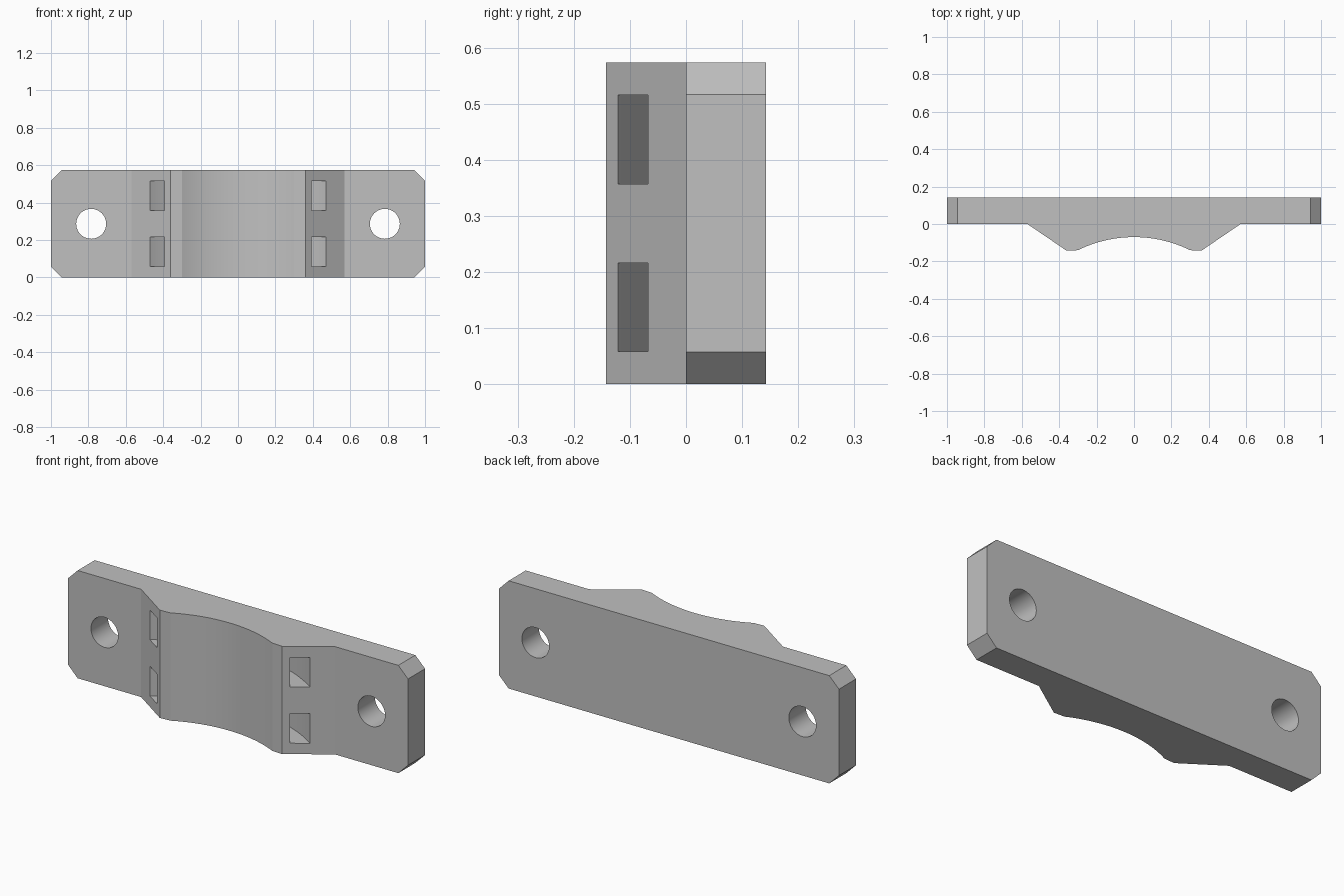
import bpy, bmesh, math
from mathutils import Matrix

if "Cube" in bpy.data.objects:
    bpy.data.objects.remove(bpy.data.objects["Cube"])

HEIGHT = 0.573
BACK = 0.143
CENTRE_Y = -0.748      # axis of the curved saddle
SADDLE_R = 0.678

grey = bpy.data.materials.new("plain grey")
grey.use_nodes = True
colour = (0.53, 0.53, 0.53, 1)
grey.diffuse_color = colour
grey.node_tree.nodes["Principled BSDF"].inputs["Base Color"].default_value = colour


def finish(name, bm):
    bmesh.ops.recalc_face_normals(bm, faces=bm.faces)
    mesh = bpy.data.meshes.new(name)
    bm.to_mesh(mesh)
    bm.free()
    mesh.materials.append(grey)
    obj = bpy.data.objects.new(name, mesh)
    bpy.context.collection.objects.link(obj)
    return obj


def prism(name, outline, z0, z1):
    bm = bmesh.new()
    face = bm.faces.new([bm.verts.new((x, y, z0)) for x, y in outline])
    top = bmesh.ops.extrude_face_region(bm, geom=[face])["geom"]
    bmesh.ops.translate(bm, vec=(0, 0, z1 - z0),
                        verts=[v for v in top if isinstance(v, bmesh.types.BMVert)])
    return finish(name, bm)


def arc(radius, half_angle, steps):
    angles = [half_angle * (2 * i / steps - 1) for i in range(steps + 1)]
    return [(radius * math.sin(a), CENTRE_Y + radius * math.cos(a)) for a in angles]


# Clamp body: flat plate with a raised, hollowed saddle on the front
saddle = arc(SADDLE_R, math.asin(0.30 / SADDLE_R), 32)
side = [(0.36, -0.143), (0.57, 0), (1, 0), (1, BACK)]
outline = [(-x, y) for x, y in reversed(side)] + saddle + side
bracket = prism("clamp_bracket", outline, 0, HEIGHT)

cutters = []

# Curved strap channels running behind the saddle
for z0, z1 in ((0.058, 0.216), (0.357, 0.515)):
    band = arc(0.739, math.radians(45), 48) + arc(0.828, math.radians(45), 48)[::-1]
    cutters.append(prism("strap_channel_cutter", band, z0, z1))

for sign in (-1, 1):
    # Bolt holes
    bm = bmesh.new()
    bmesh.ops.create_cone(
        bm, cap_ends=True, segments=48, radius1=0.08, radius2=0.08, depth=1,
        matrix=Matrix.Translation((sign * 0.785, 0, HEIGHT / 2))
        @ Matrix.Rotation(math.pi / 2, 4, "X"))
    cutters.append(finish("bolt_hole_cutter", bm))
    # Chamfered plate corners
    for z in (0, HEIGHT):
        bm = bmesh.new()
        bmesh.ops.create_cube(
            bm, size=1, matrix=Matrix.Translation((sign, 0, z))
            @ Matrix.Rotation(math.pi / 4, 4, "Y")
            @ Matrix.Diagonal((0.0806, 1, 0.0806, 1)))
        cutters.append(finish("corner_cutter", bm))

bpy.context.view_layer.objects.active = bracket
bracket.select_set(True)
for cutter in cutters:
    cutter.hide_render = True
    mod = bracket.modifiers.new("cut", "BOOLEAN")
    mod.operation = "DIFFERENCE"
    mod.solver = "EXACT"
    mod.object = cutter
    bpy.ops.object.modifier_apply(modifier=mod.name)
    bpy.data.objects.remove(cutter)

bpy.ops.object.shade_smooth_by_angle(angle=math.radians(20))
